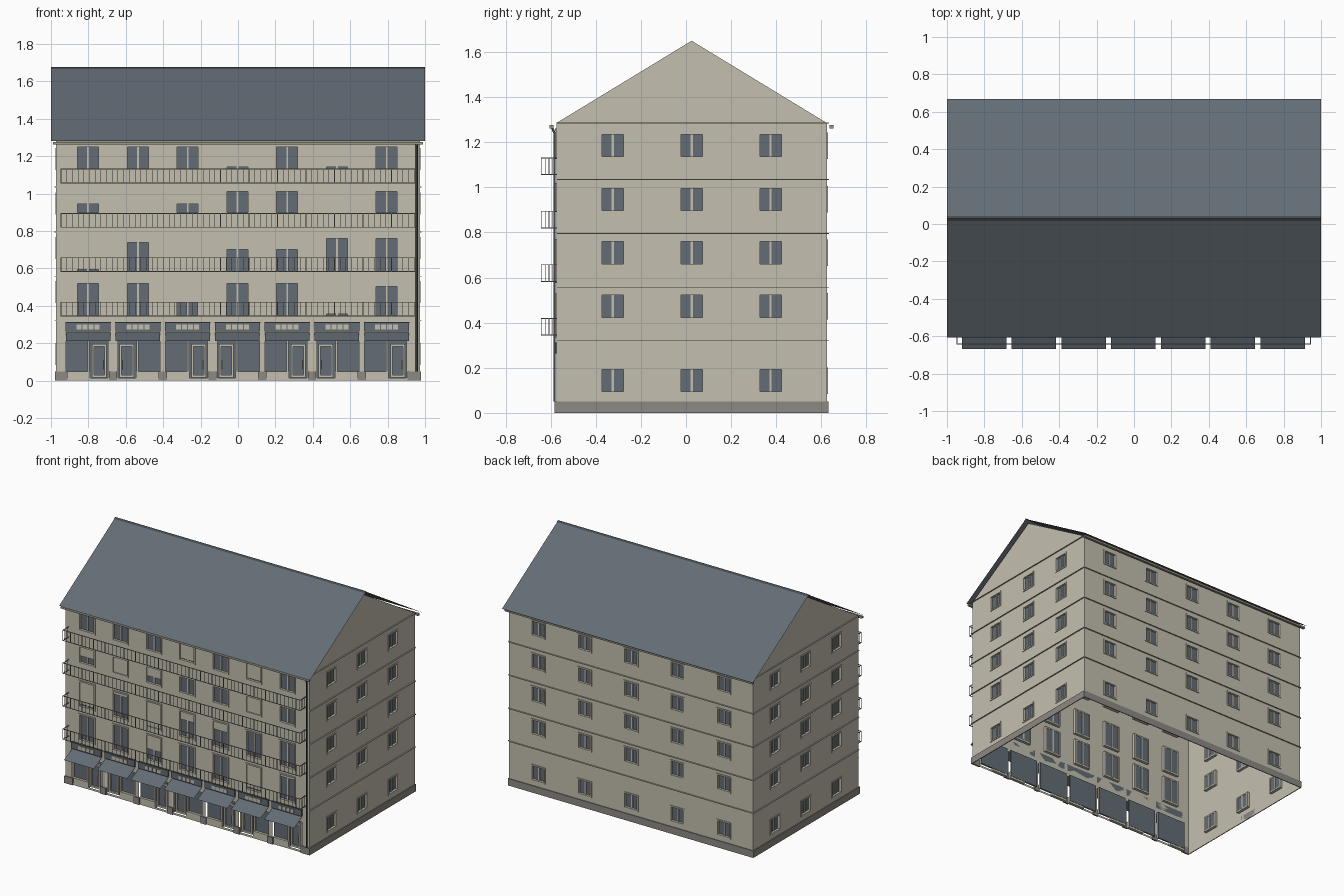
import bpy, bmesh, math
from mathutils import Matrix, Vector

if "Cube" in bpy.data.objects:
    bpy.data.objects.remove(bpy.data.objects["Cube"])


def material(name, r, g, b):
    m = bpy.data.materials.new(name)
    m.use_nodes = True
    m.diffuse_color = (r, g, b, 1)
    m.node_tree.nodes["Principled BSDF"].inputs["Base Color"].default_value = (r, g, b, 1)
    return m


cream = material("cream_plaster", 0.55, 0.52, 0.43)
slate = material("slate_blue", 0.125, 0.152, 0.178)
grey = material("stone_grey", 0.27, 0.255, 0.23)
metal = material("rail_grey", 0.34, 0.32, 0.27)
dark = material("dark_metal", 0.06, 0.068, 0.072)

HX, HY, CY = 0.972, 0.6, 0.025      # half width, half depth, centre of the body
EAVE, APEX = 1.285, 1.65
PITCH = 0.266
BAYS = [PITCH * (i - 3) - 0.003 for i in range(7)]
parts = {}


def part(name, mat):
    if name not in parts:
        parts[name] = (bmesh.new(), mat)
    return parts[name][0]


def box(name, mat, side, lo, hi):
    """Box in a facade's own frame: u along, v inward, z up."""
    lo, hi = Vector(lo), Vector(hi)
    size = Matrix.Diagonal((*(hi - lo), 1))
    bmesh.ops.create_cube(part(name, mat), size=1,
                          matrix=side @ Matrix.Translation((lo + hi) / 2) @ size)


def sheet(name, mat, side, corners):
    bm = part(name, mat)
    bm.faces.new([bm.verts.new(side @ Vector(c)) for c in corners])


def facade(turn, depth):
    return (Matrix.Translation((0, CY, 0)) @ Matrix.Rotation(math.radians(turn), 4, "Z")
            @ Matrix.Translation((0, -depth, 0)))


def wall(name, side, half, holes):
    """Sheet wall divided along the opening edges, with openings left out."""
    us = sorted({-half, half, *(u for h in holes for u in h[:2])})
    zs = sorted({0, EAVE, *(z for h in holes for z in h[2:])})
    for a, b in zip(us, us[1:]):
        for c, d in zip(zs, zs[1:]):
            u, z = (a + b) / 2, (c + d) / 2
            if not any(h[0] < u < h[1] and h[2] < z < h[3] for h in holes):
                sheet(name, cream, side, [(a, 0, c), (b, 0, c), (b, 0, d), (a, 0, d)])


def window(tag, side, u, w, z0, z1, lit=1):
    """Glass, mullion, surround and an optional lowered blind; returns the opening."""
    a, b, f = u - w / 2, u + w / 2, 0.01
    box(tag + "_glass", slate, side, (a, 0.012, z0), (b, 0.018, z1))
    frame = tag + "_window_frames"
    box(frame, cream, side, (u - f / 2, 0.006, z0), (u + f / 2, 0.022, z1))
    for x in (a - f, b):
        box(frame, cream, side, (x, -0.005, z0 - f), (x + f, 0.02, z1 + f))
    for z in (z0 - f, z1):
        box(frame, cream, side, (a, -0.005, z), (b, 0.02, z + f))
    if lit < 1:
        box(tag + "_blinds", cream, side, (a, 0.003, z0 + (z1 - z0) * lit), (b, 0.009, z1))
    return (a, b, z0, z1)


# Plain sides: window grid, floor ledges, plinth
ROWS = [0.143, 0.473, 0.71, 0.947, 1.185]
LEDGES = [0.32, 0.555, 0.795, 1.035, EAVE]
side_cols = [-0.35, 0, 0.35]
back_cols = [0.37 * i for i in range(-2, 3)]
for tag, turn, half, depth, cols in (("left", 90, HY, HX, side_cols),
                                     ("right", -90, HY, HX, side_cols),
                                     ("back", 180, HX, HY, back_cols)):
    side = facade(turn, depth)
    holes = [window(tag, side, u, 0.095, z - 0.049, z + 0.049) for u in cols for z in ROWS]
    wall(tag + "_wall", side, half, holes)
    for z in LEDGES:
        box(tag + "_ledges", cream, side, (-half, -0.008, z - 0.002), (half, 0, z + 0.002))
    box(tag + "_plinth", grey, side, (-half - 0.006, -0.006, 0), (half + 0.006, 0, 0.05))
    if tag != "back":
        sheet(tag + "_gable", cream, side, [(-half, 0, EAVE), (half, 0, EAVE), (0, 0, APEX)])

# Front: upper windows with blinds at different heights (sill, head, open share)
front = facade(0, HY)
FLOORS = [(0.345, 0.52, [1, 1, 0.42, 1, 1, 0.06, 0.9]),
          (0.585, 0.76, [0.06, 0.88, 0, 0.67, 0.67, 1, 1]),
          (0.90, 1.01, [0.4, 0, 0.4, 1, 1, 0, 1]),
          (1.135, 1.25, [1, 1, 1, 0.06, 1, 0.06, 1])]
holes = [window("front", front, u, 0.112, sill, head, lit)
         for sill, head, row in FLOORS for u, lit in zip(BAYS, row)]

# Shop bays: recessed glazing, door, sign band and awning, doors alternating sides
for i, u in enumerate(BAYS):
    s = 1 if i % 2 == 0 else -1

    def bay(name, mat, a, b, v0, v1, z0, z1):
        a, b = sorted((u + s * a, u + s * b))
        box(name, mat, front, (a, v0, z0), (b, v1, z1))

    holes.append((u - 0.118, u + 0.118, 0.015, 0.22))
    bay("shop_glass", slate, -0.118, 0.118, 0.02, 0.024, 0.015, 0.22)
    bay("shop_risers", cream, -0.118, 0.01, 0.002, 0.022, 0.0, 0.05)
    bay("shop_mullions", cream, -0.004, 0.008, 0.008, 0.022, 0.05, 0.22)
    bay("shop_mullions", cream, 0.106, 0.118, 0.008, 0.022, 0.015, 0.22)
    for a in (0.02, 0.088):
        bay("shop_door_frames", cream, a, a + 0.011, 0.008, 0.022, 0.018, 0.195)
    for z in (0.018, 0.183):
        bay("shop_door_frames", cream, 0.031, 0.088, 0.008, 0.022, z, z + 0.012)
    bay("shop_door_handles", cream, 0.08, 0.084, 0.008, 0.013, 0.06, 0.11)
    bay("sign_bands", slate, -0.12, 0.12, -0.01, 0, 0.264, 0.312)
    bay("sign_trim", dark, -0.122, 0.122, -0.013, 0, 0.308, 0.313)
    for k in range(4):
        x = -0.062 + 0.032 * k
        bay("sign_panels", cream, x, x + 0.027, -0.013, -0.01, 0.274, 0.299)
    sheet("awnings", slate, front, [(u - 0.119, -0.093, 0.212), (u + 0.119, -0.093, 0.212),
                                    (u + 0.119, 0, 0.258), (u - 0.119, 0, 0.258)])
wall("front_wall", front, HX, holes)

# Stone feet of the shop pillars
for i in range(8):
    u = PITCH * (i - 3.5) - 0.003
    a, b = max(u - 0.022, -HX - 0.006), min(u + 0.022, HX + 0.006)
    if i == 0:
        a = -HX - 0.006
    if i == 7:
        b = HX + 0.006
    box("pillar_feet", grey, front, (a, -0.008, 0), (b, 0.004, 0.05))

# Balcony railings: top and bottom rails with bars on three sides
R0, R1, OUT, T = -0.948, 0.945, -0.068, 0.004
for z in (0.345, 0.583, 0.82, 1.057):
    for h in (z, z + 0.074):
        box("balcony_rails", metal, front, (R0, OUT, h - T / 2), (R1, OUT + T, h + T / 2))
        for u in (R0, R1 - T):
            box("balcony_rails", metal, front, (u, OUT, h - T / 2), (u + T, 0, h + T / 2))
    count = 62
    for k in range(count + 1):
        u = R0 + (R1 - R0 - T) * k / count
        box("balcony_bars", metal, front, (u, OUT, z), (u + 0.003, OUT + 0.003, z + 0.074))
    for u in (R0, R1 - T):
        for k in range(1, 4):
            v = OUT * k / 4
            box("balcony_bars", metal, front, (u, v, z), (u + 0.003, v + 0.003, z + 0.074))

# Roof: two thin slopes and a ridge cap
RIDGE, TOP, LOW, REACH = CY + 0.005, 1.672, 1.28, 0.637
world = Matrix.Identity(4)
for s in (-1, 1):
    sheet("roof", slate, world, [(s, RIDGE + s * REACH, LOW), (s, RIDGE, TOP),
                                 (-s, RIDGE, TOP), (-s, RIDGE + s * REACH, LOW)])
    sheet("ridge_cap", dark, world, [(s, RIDGE + s * 0.014, TOP - 0.005), (s, RIDGE, TOP + 0.004),
                                     (-s, RIDGE, TOP + 0.004), (-s, RIDGE + s * 0.014, TOP - 0.005)])

# Gutters under both eaves and the downpipe at the front corner
for name, turn in (("front_gutter", 0), ("back_gutter", 180)):
    box(name, metal, facade(turn, HY), (-0.99, -0.03, 1.262), (0.99, -0.012, 1.276))


def tube(name, mat, points, radius):
    curve = bpy.data.curves.new(name, "CURVE")
    curve.dimensions = "3D"
    curve.bevel_depth, curve.bevel_resolution = radius, 1
    line = curve.splines.new("POLY")
    line.points.add(len(points) - 1)
    for p, co in zip(line.points, points):
        p.co = (*co, 1)
    curve.materials.append(mat)
    bpy.context.collection.objects.link(bpy.data.objects.new(name, curve))


FY = CY - HY
tube("downpipe", dark, [(0.956, FY - 0.02, 1.268), (0.956, FY - 0.008, 1.24),
                        (0.956, FY - 0.008, 0.05)], 0.006)

# Turn every collected part into an object
for name, (bm, mat) in parts.items():
    bmesh.ops.remove_doubles(bm, verts=bm.verts, dist=1e-5) if name.endswith("_wall") else None
    mesh = bpy.data.meshes.new(name)
    bm.to_mesh(mesh)
    bm.free()
    mesh.materials.append(mat)
    bpy.context.collection.objects.link(bpy.data.objects.new(name, mesh))
